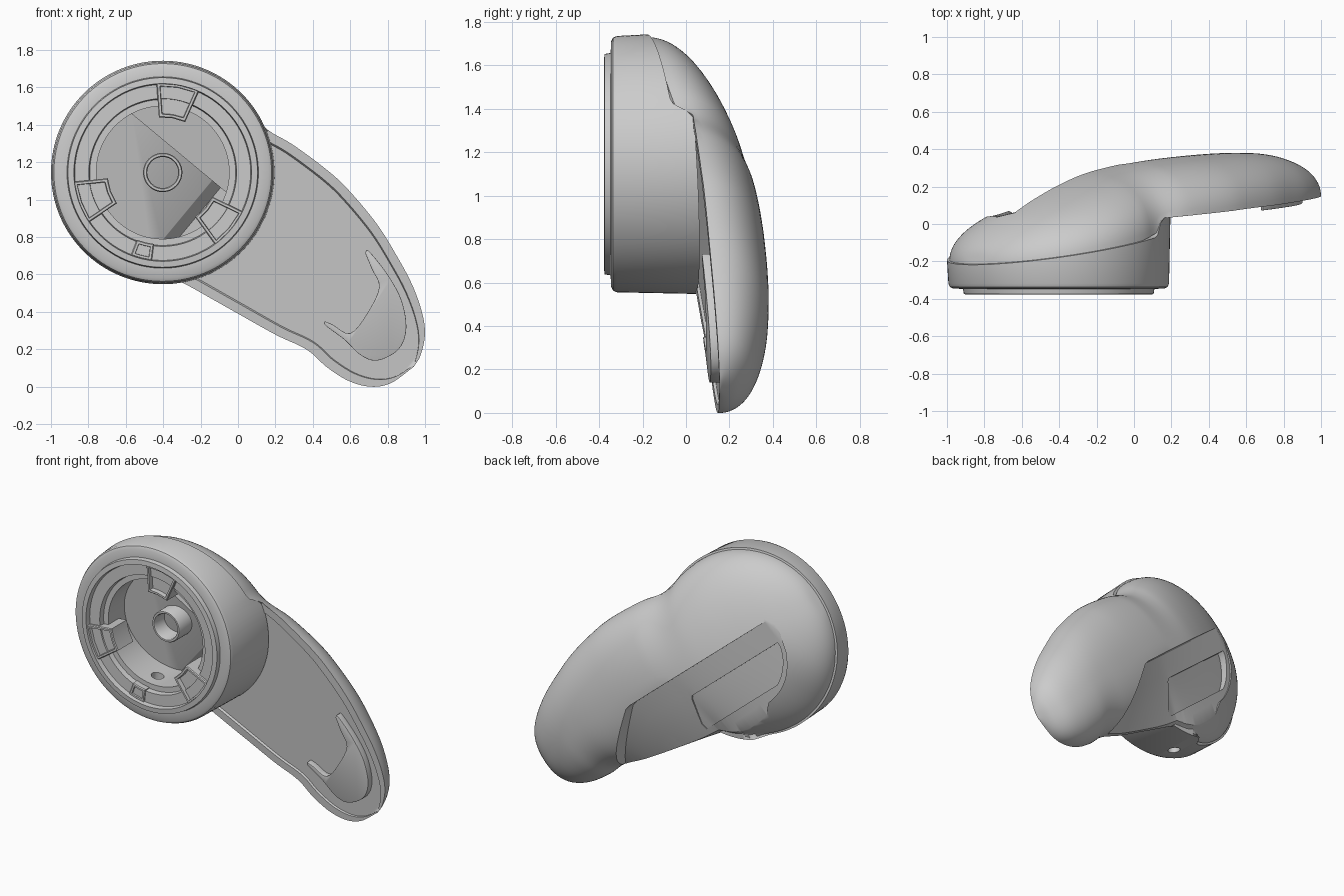
import bpy, bmesh
from math import cos, sin, pi, sqrt, radians
from mathutils import Vector

if "Cube" in bpy.data.objects:
    bpy.data.objects.remove(bpy.data.objects["Cube"])

# Arm frame: s runs from the hub centre to the tip, t across the arm, y is depth
CX, CZ, R = -0.4025, 1.145, 0.585
D, N = (0.769, -0.639), (0.639, 0.769)


def P(s, t, y):
    return Vector((CX + s * D[0] + t * N[0], y, CZ + s * D[1] + t * N[1]))


def to_st(x, z):
    dx, dz = x - CX, z - CZ
    return dx * D[0] + dz * D[1], dx * N[0] + dz * N[1]


def smooth(pts, n=8):
    """Catmull-Rom curve through 2D points."""
    p = [Vector(q) for q in pts]
    p = [2 * p[0] - p[1]] + p + [2 * p[-1] - p[-2]]
    out = []
    for i in range(1, len(p) - 2):
        a, b, c, d = p[i - 1:i + 3]
        for k in range(n):
            u = k / n
            out.append(0.5 * (2 * b + (c - a) * u + (2 * a - 5 * b + 4 * c - d) * u * u
                              + (3 * b - a - 3 * c + d) * u ** 3))
    return out + [p[-2]]


def lin(curve, s):
    if s <= curve[0][0]:
        return curve[0][1]
    for a, b in zip(curve, curve[1:]):
        if a[0] <= s <= b[0]:
            return a[1] + (b[1] - a[1]) * (s - a[0]) / max(b[0] - a[0], 1e-9)
    return curve[-1][1]


def loft(name, rings, wrap=False):
    """Skin closed rings of points; capped unless it wraps around.
    A one-point ring makes a pole."""
    bm = bmesh.new()
    vr = [[bm.verts.new(p) for p in r] for r in rings]
    m = max(len(r) for r in rings)
    for a, b in zip(vr, vr[1:] + vr[:1] if wrap else vr[1:]):
        for i in range(m):
            j = (i + 1) % m
            if len(a) == 1:
                bm.faces.new((a[0], b[j], b[i]))
            elif len(b) == 1:
                bm.faces.new((a[i], a[j], b[0]))
            else:
                bm.faces.new((a[i], a[j], b[j], b[i]))
    if not wrap:
        for r in (vr[0], vr[-1]):
            if len(r) > 1:
                bm.faces.new(r)
    bmesh.ops.recalc_face_normals(bm, faces=bm.faces)
    if bm.calc_volume(signed=True) < 0:
        bmesh.ops.reverse_faces(bm, faces=bm.faces)
    me = bpy.data.meshes.new(name)
    bm.to_mesh(me)
    bm.free()
    ob = bpy.data.objects.new(name, me)
    bpy.context.collection.objects.link(ob)
    return ob


def apply(ob, kind, **kw):
    m = ob.modifiers.new(kind, kind)
    for k, v in kw.items():
        setattr(m, k, v)
    bpy.context.view_layer.objects.active = ob
    bpy.ops.object.modifier_apply(modifier=m.name)


def cut(ob, cutter):
    apply(ob, 'BOOLEAN', operation='DIFFERENCE', solver='EXACT', object=cutter)
    bpy.data.objects.remove(cutter)


def spin(name, profile, n=96):
    """Revolve a closed (r, y) profile about the hub axis; profile is a function of the direction."""
    rings = []
    for k in range(n):
        c, w = cos(2 * pi * k / n), sin(2 * pi * k / n)
        rings.append([P(r * c, r * w, y) for r, y in profile(c)])
    return loft(name, rings, True)


# Outline of both arm edges, crown line, rim line, dome base and lower-side fullness
def hub_arc(sign, end):
    return [(-R * cos(radians(a)), sign * R * sin(radians(a))) for a in range(0, end, 8)]


upper = smooth(hub_arc(1, 114) + [(.30, .535), (.45, .56), (.70, .572), (.865, .557), (1.068, .517),
               (1.247, .457), (1.405, .393), (1.543, .312), (1.632, .23), (1.685, .13), (1.697, .06)])
lower = smooth(hub_arc(-1, 137) + [(.46, -.385), (.734, -.334), (1.016, -.282), (1.154, -.245),
               (1.234, -.234), (1.34, -.24), (1.477, -.222), (1.588, -.17), (1.659, -.085), (1.697, .06)])
crown = smooth([(-.585, -.22), (-.565, -.14), (-.52, -.075), (-.45, -.01), (-.35, .06), (-.2, .14), (0, .225),
                (.2, .285), (.5, .335), (.8, .365), (1.1, .38), (1.35, .37), (1.55, .32), (1.65, .245), (1.697, .155)])
rim_line = [(-.6, -.225), (.22, -.075), (.275, .03), (1.7, .155)]
base_line = smooth([(-.6, -.225), (-.2, -.15), (.1, -.09), (.3, -.025), (.5, .03), (.75, .072), (1.2, .111), (1.7, .155)])
low_power = smooth([(-.6, 2.2), (-.45, 2.0), (-.2, 1.5), (.1, 1.4), (.4, 1.5), (.7, 1.9), (1, 2.2), (1.7, 2.2)])


def rim(s):
    return lin(rim_line, s)


# Domed handle shell with a lipped underside
K, M, S1 = 120, 44, 1.697
rings = [[P(-R, 0, rim(-R))]]
for k in range(1, K):
    s = -R + (S1 + R) * (1 - cos(pi * k / K)) / 2
    a, b = lin(upper, s), lin(lower, s)
    mid, hw, yr = (a + b) / 2, max((a - b) / 2, .002), rim(s)
    y0 = lin(base_line, s)
    h = max(lin(crown, s) - y0, .002)
    pl = lin(low_power, s)
    ring = []
    for j in range(M + 1):
        u = cos(pi * j / M)
        p = 2.2 if u > 0 else pl
        y = y0 + h * max(0, 1 - abs(u) ** p) ** (1 / p)
        ring.append(P(s, mid + hw * u, max(y, yr + .2 * hw * (1 - abs(u)))))
    e = max(.3, 1 - .05 / hw)
    lip = min(.013, .25 * h)
    for u, dy in ((-e, 0), (-e * .98, lip), (e * .98, lip), (e, 0)):
        ring.append(P(s, mid + hw * u, yr + dy))
    rings.append(ring)
rings.append([P(S1, .06, rim(S1))])
shell = loft("handle_shell", rings)


# Recess and deeper pocket on the lower back of the shell
def floor(s, t):
    f = (t - .05) / (lin(lower, s) - .05)
    return (.13 + .2 * s) * (1 - f) + (.02 + .11 * s) * f


def recess(s0, s1, hi, lo, extra, n=40):
    rows = []
    for k in range(n + 1):
        s = s0 + (s1 - s0) * k / n
        a, b = hi(s), lo(s)
        ts = [a + (b - a) * i / 6 for i in range(7)]
        rows.append([P(s, t, floor(s, t) - extra(s)) for t in ts] + [P(s, b, .8), P(s, a, .8)])
    return loft("recess_cutter", rows)


def arc_low(s, r):
    return -sqrt(max(r * r - s * s, .0004))


def recess_low(s):
    if s < -.02:
        return arc_low(s, .385)
    return max(-.46, -.385 - (s + .02) * .8) if s < .35 else max(-.7, -.46 - (s - .35) * 2)


cut(shell, recess(-.38, 1.18, lambda s: .05 if s < .74 else .05 - (s - .74) * .66, recess_low, lambda s: 0))
cut(shell, recess(-.325, .5, lambda s: -.10 - max(0, s - .41) * 2,
                  lambda s: max(-.32, arc_low(s, .35)) if s < 0 else -.32,
                  lambda s: .005 + .05 * (.5 - s) / .83))


# Hub cavity: sloped floor, with a deeper side
def well(t_min, r, top):
    pts = [(r * cos(2 * pi * k / 64), r * sin(2 * pi * k / 64)) for k in range(64)]
    if t_min is not None:
        pts = [(s, t) for s, t in pts if t > t_min]
    return loft("well_cutter", [[P(s, t, -.6) for s, t in pts], [P(s, t, top + .19 * s) for s, t in pts]])


cut(shell, well(None, .365, -.085))
cut(shell, well(.13, .358, .04))


# Hub ring: outer wall, raised front ring, groove and inner shelf
def hub_profile(c):
    return [(.5975, rim(.59 * c) + .005), (.59, -.318), (.582, -.336), (.565, -.345), (.512, -.347), (.507, -.375),
            (.475, -.378), (.47, -.345), (.395, -.345), (.39, -.31), (.355, -.31),
            (.355, min(rim(.355 * c) + .03, .04)), (.50, min(rim(.5 * c) + .02, .05))]


hub = spin("hub_ring", hub_profile, 128)

# Screw hole through the lower hub wall
ax = Vector((cos(radians(260)), 0, sin(radians(260))))
side = Vector((-ax.z, 0, ax.x))
mid = Vector((CX, -.2, CZ))
cut(hub, loft("hole_cutter", [[mid + ax * r + .04 * (side * cos(k * pi / 12) + Vector((0, 1, 0)) * sin(k * pi / 12))
                              for k in range(24)] for r in (.25, .7)]))

# Centre boss tube
spin("centre_boss", lambda c: [(.105, .04), (.105, -.192), (.10, -.2), (.088, -.2), (.083, -.192), (.083, .04)], 48)


# Three framed locking tabs and a small rib frame around the hub mouth
def tab(name, ang, r0, r1, half, y_back, y_front, depth):
    def quad(g, y):
        pts = []
        for r, sg in ((r0 + g, -1), (r1 - g, -1), (r1 - g, 0), (r1 - g, 1), (r0 + g, 1), (r0 + g, 0)):
            a = radians(ang + sg * half) - sg * g / r
            pts.append(Vector((CX + r * cos(a), y, CZ + r * sin(a))))
        return pts
    loft(name, [quad(0, y_back), quad(0, y_front + .006), quad(.005, y_front), quad(.017, y_front),
                quad(.02, y_front + depth)])


for i in range(3):
    tab("locking_tab_%d" % (i + 1), 80 + 120 * i, .295, .48, 14, -.2, -.365, .03)
tab("screw_rib", 256, .385, .475, 7, -.31, -.355, .02)

# Raised finger stop under the tip
out = smooth([(.68, .715), (.70, .725), (.80, .60), (.875, .46), (.90, .31), (.86, .20), (.75, .14), (.66, .165),
              (.57, .25), (.47, .325), (.462, .35)], 5) + \
      smooth([(.50, .335), (.60, .285), (.69, .39), (.755, .53), (.715, .63)], 4)
st = [to_st(*p) for p in out]
stop = loft("finger_stop", [[P(s, t, rim(s) + dy) for s, t in st] for dy in (.03, -.03)])
apply(stop, 'BEVEL', width=.008, segments=2, limit_method='ANGLE', angle_limit=radians(50))

# Smooth shading with sharp creases
bpy.ops.object.select_all(action='DESELECT')
for ob in bpy.data.objects:
    ob.select_set(True)
bpy.context.view_layer.objects.active = shell
bpy.ops.object.shade_smooth_by_angle(angle=radians(32))
